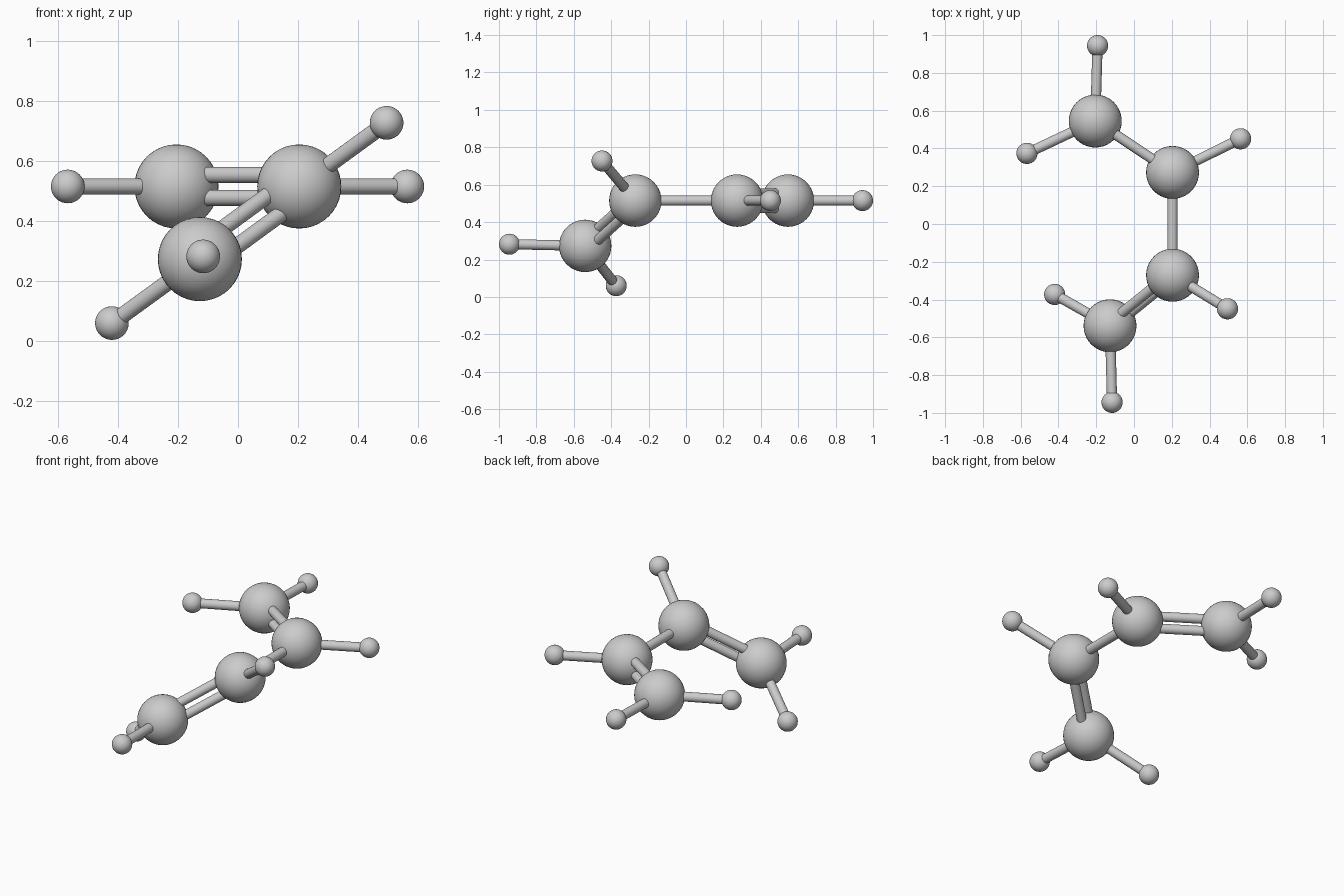
import bpy
from mathutils import Vector

if "Cube" in bpy.data.objects:
    bpy.data.objects.remove(bpy.data.objects["Cube"])

BALL_R, SMALL_R, ROD_R, GAP = 0.14, 0.056, 0.027, 0.038

# large balls form the chain
large = [Vector(p) for p in [(-0.205, 0.545, 0.515), (0.204, 0.273, 0.515),
                             (0.204, -0.271, 0.515), (-0.127, -0.539, 0.273)]]
# small balls: index of the large ball they hang on, position
small = [(0, (-0.193, 0.944, 0.515)), (0, (-0.567, 0.374, 0.515)),
         (1, (0.564, 0.451, 0.515)), (2, (0.495, -0.449, 0.727)),
         (3, (-0.116, -0.944, 0.282)), (3, (-0.42, -0.373, 0.06))]


def finish(name):
    ob = bpy.context.object
    ob.name = name
    bpy.ops.object.shade_smooth_by_angle()
    return ob


def ball(name, pos, r):
    bpy.ops.mesh.primitive_uv_sphere_add(segments=40, ring_count=20, radius=r, location=pos)
    return finish(name)


def rod(name, a, b):
    d = b - a
    bpy.ops.mesh.primitive_cylinder_add(vertices=24, radius=ROD_R, depth=d.length,
                                        location=(a + b) / 2,
                                        rotation=d.to_track_quat('Z', 'Y').to_euler())
    return finish(name)


# chain balls
for i, p in enumerate(large):
    ball(f"large_ball_{i + 1}", p, BALL_R)

# outer balls with their rods
for i, (k, p) in enumerate(small):
    p = Vector(p)
    ball(f"small_ball_{i + 1}", p, SMALL_R)
    rod(f"outer_rod_{i + 1}", large[k], p)

# single middle rod
rod("middle_rod", large[1], large[2])

# paired rods at each end, offset across the plane of their neighbours
for name, i, j, k in (("back", 0, 1, 2), ("front", 3, 2, 3)):
    a, b = large[i], large[j]
    side = (b - a).cross(Vector(small[k][1]) - b).normalized() * GAP
    for s in (-1, 1):
        rod(f"{name}_double_rod_{'a' if s < 0 else 'b'}", a + side * s, b + side * s)
